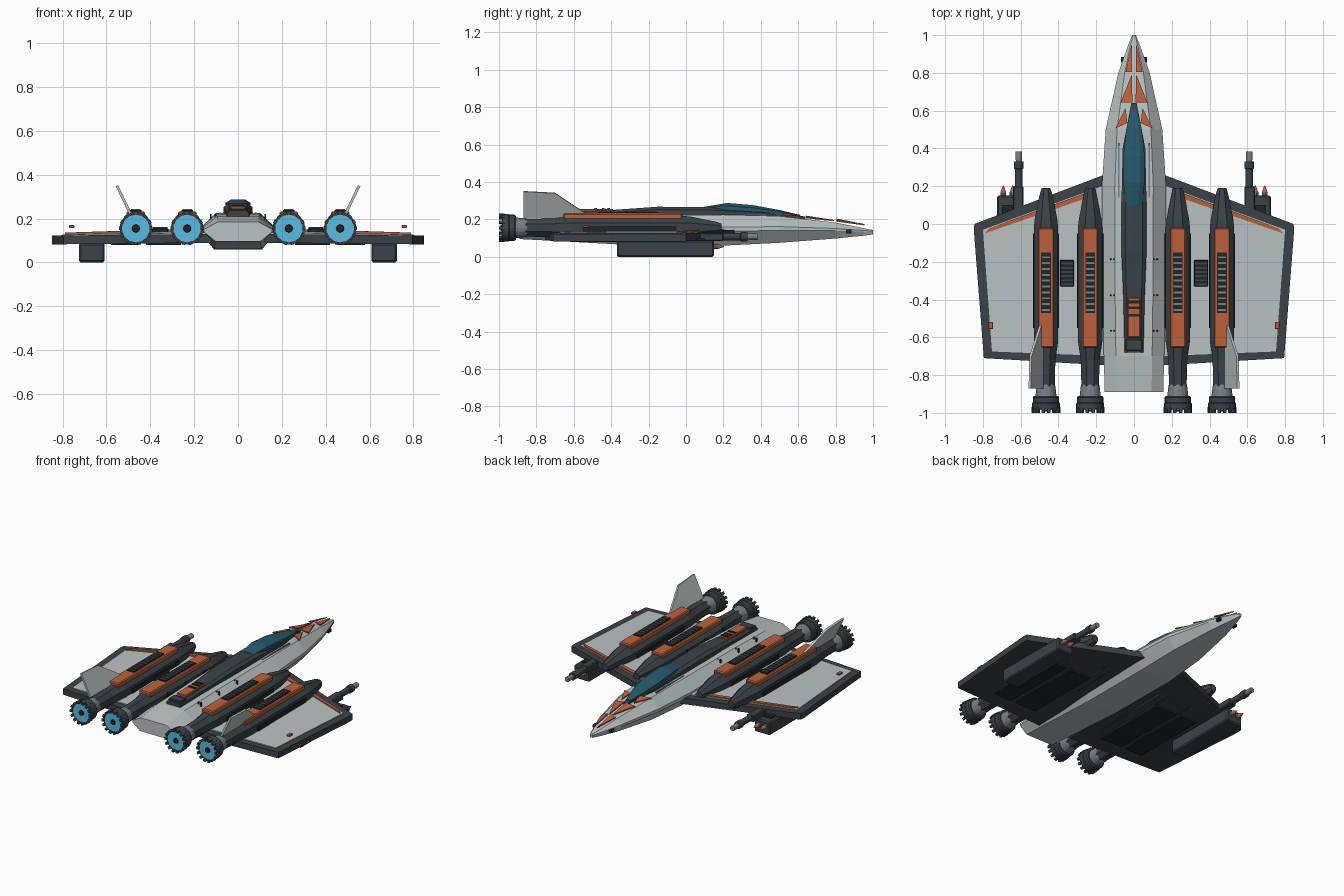
import bpy, bmesh
from math import sin, cos, pi, radians
from mathutils import Vector, Matrix

if "Cube" in bpy.data.objects:
    bpy.data.objects.remove(bpy.data.objects["Cube"])


def mat(name, r, g, b):
    m = bpy.data.materials.new(name)
    m.diffuse_color = (r, g, b, 1)
    m.use_nodes = True
    m.node_tree.nodes["Principled BSDF"].inputs["Base Color"].default_value = m.diffuse_color
    return m


LIGHT = mat("hull_light", .50, .54, .55)
DARK = mat("hull_dark", .045, .055, .065)
BLACK = mat("vent_black", .015, .018, .022)
STEEL = mat("steel", .19, .22, .24)
ORANGE = mat("orange", .50, .12, .045)
GLASS = mat("glass", .02, .10, .15)
GLOW = mat("glow", .10, .50, .75)


def obj(name, bm, m):
    bmesh.ops.recalc_face_normals(bm, faces=bm.faces)
    me = bpy.data.meshes.new(name)
    bm.to_mesh(me)
    bm.free()
    o = bpy.data.objects.new(name, me)
    me.materials.append(m)
    bpy.context.collection.objects.link(o)
    return o


def loft(name, rings, m):
    """Skin a list of equal-length point rings and cap both ends."""
    bm = bmesh.new()
    vs = [[bm.verts.new(p) for p in r] for r in rings]
    n = len(vs[0])
    for a, b in zip(vs, vs[1:]):
        for i in range(n):
            bm.faces.new((a[i], a[(i + 1) % n], b[(i + 1) % n], b[i]))
    bm.faces.new(vs[0])
    bm.faces.new(vs[-1])
    return obj(name, bm, m)


def slab(name, pts, offset, m):
    """Extrude a planar outline along an offset vector."""
    d = Vector(offset)
    return loft(name, [[Vector(p) for p in pts], [Vector(p) + d for p in pts]], m)


def boxes(name, spans, m, bevel=0):
    """One object out of several boxes given as (x0,x1,y0,y1,z0,z1)."""
    bm = bmesh.new()
    for x0, x1, y0, y1, z0, z1 in spans:
        c = Matrix.Translation(((x0 + x1) / 2, (y0 + y1) / 2, (z0 + z1) / 2))
        bmesh.ops.create_cube(bm, size=1, matrix=c @ Matrix.Diagonal(
            (abs(x1 - x0), y1 - y0, z1 - z0, 1)))
    if bevel:
        bmesh.ops.bevel(bm, geom=bm.edges[:], offset=bevel, segments=1, affect='EDGES')
    return obj(name, bm, m)


def turned(name, x, z, prof, n, m, turn=0.0):
    """Round or polygonal body along y from (y, radius) pairs."""
    return loft(name, [[(x + r * cos(2 * pi * (i + turn) / n), y,
                         z + r * sin(2 * pi * (i + turn) / n)) for i in range(n)]
                       for y, r in prof], m)


def facet(y, w, zb, zt, top, bot, side):
    """Eight-sided mirrored cross-section."""
    zm, h = (zb + zt) / 2 + .005, (zt - zb) * side
    half = [(w * bot, zb), (w, zm - h), (w, zm + h), (w * top, zt)]
    return [(x, y, z) for x, z in half] + [(-x, y, z) for x, z in half[::-1]]


# fuselage
loft("fuselage", [facet(*s, .6, .65, .07) for s in (
    (-.89, .155, .095, .185), (-.70, .16, .085, .21), (-.30, .168, .063, .222),
    (.20, .17, .06, .225), (.50, .15, .075, .218), (.80, .083, .098, .183),
    (.95, .03, .113, .153), (1.0, .01, .12, .143))], LIGHT)

# dorsal spine and canopy
loft("spine", [facet(*s, .7, .9, .2) for s in (
    (-.68, .05, .18, .238), (-.40, .056, .19, .25), (-.15, .066, .2, .268),
    (.12, .066, .2, .265), (.40, .06, .2, .245), (.64, .014, .19, .215))], DARK)
loft("canopy", [facet(*s, .55, 1, .15) for s in (
    (.10, .042, .24, .268), (.22, .056, .23, .288), (.36, .056, .22, .276),
    (.50, .042, .215, .25), (.61, .015, .205, .224))], GLASS)
boxes("spine_panel", [(-.034, .034, -.60, -.39, .23, .257)], ORANGE, .004)
boxes("spine_slots", [(-.028, .028, y, y + .014, .25, .262) for y in (-.49, -.45, -.42)], BLACK)
boxes("spine_rear_cap", [(-.045, .045, -.67, -.61, .225, .246)], DARK, .004)

for s, side in ((1, "right"), (-1, "left")):
    # wing plate, thin at the tip
    out = [(.12, .275, .105), (.845, .0, .083), (.848, -.03, .083),
           (.795, -.71, .083), (.12, -.75, .09)]
    loft("wing_" + side, [[(s * x, y, z) for x, y, z in out],
                          [(s * x, y, z + .04) for x, y, z in out]], DARK)
    panel = [(.13, .215, .143), (.80, -.03, .122), (.752, -.675, .122), (.13, -.70, .13)]
    slab("wing_panel_" + side, [(s * x, y, z) for x, y, z in panel], (0, 0, .006), LIGHT)
    stripe = [(.20, .185, .147), (.765, -.022, .129), (.79, -.05, .128), (.20, .155, .146)]
    slab("wing_stripe_" + side, [(s * x, y, z) for x, y, z in stripe], (0, 0, .008), ORANGE)
    boxes("wing_light_" + side, [(s * .746, s * .77, -.555, -.518, .158, .17)], ORANGE, .002)
    boxes("wing_belly_panels_" + side, [(s * .26, s * .42, -.62, -.1, .079, .092),
                                        (s * .45, s * .58, -.62, -.1, .079, .092)], BLACK)

    # vent between the engines
    boxes("wing_vent_" + side, [(s * .318, s * .392, -.33, -.19, .13, .155)], BLACK, .003)
    boxes("wing_vent_ribs_" + side, [(s * .322, s * .388, -.325 + i * .022, -.315 + i * .022,
                                      .15, .161) for i in range(6)], DARK)

    # engines
    for cx, pos in ((.232, "inner"), (.466, "outer")):
        x, z, tag = s * cx, .155, pos + "_" + side
        turned("engine_" + tag, x, z, [(.19, .024), (.165, .034), (.03, .064), (-.02, .07),
               (-.62, .07), (-.72, .054), (-.87, .05)], 8, DARK, .5)
        boxes("engine_panel_" + tag, [(x - .042, x + .042, -.655, -.02, .20, .233)], ORANGE, .006)
        boxes("engine_vent_" + tag, [(x - .026, x + .026, -.47, -.15, .225, .239)], BLACK)
        boxes("engine_vent_ribs_" + tag, [(x - .022, x + .022, -.46 + i * .031, -.45 + i * .031,
                                           .235, .243) for i in range(10)], STEEL)
        boxes("engine_side_rails_" + tag, [(x + e * .06, x + e * .07, -.55, -.05, .13, .165)
                                           for e in (-1, 1)], BLACK)
        turned("nozzle_neck_" + tag, x, z, [(-.82, .04), (-.86, .05), (-.915, .056)], 16, STEEL)
        turned("nozzle_ring_" + tag, x, z, [(-.91, .064), (-.918, .07), (-.945, .07),
               (-.95, .074), (-.98, .074)], 24, DARK)
        bm = bmesh.new()
        for i in range(14):
            a = 2 * pi * i / 14
            bmesh.ops.create_cube(bm, size=1, matrix=Matrix.Translation((x, 0, z))
                                  @ Matrix.Rotation(a, 4, 'Y')
                                  @ Matrix.Translation((.069, -.985, 0))
                                  @ Matrix.Diagonal((.014, .03, .016, 1)))
        obj("nozzle_teeth_" + tag, bm, DARK)
        turned("nozzle_glow_" + tag, x, z, [(-.97, .063), (-.985, .063)], 24, GLOW)
        turned("nozzle_hub_" + tag, x, z, [(-.98, .02), (-.992, .016)], 12, BLACK)

    # canted tail fin
    prof = [(-.50, .21), (-.70, .343), (-.87, .352), (-.87, .21)]
    slab("tail_fin_" + side, [(s * (.478 + (z - .21) * .48), y, z) for y, z in prof],
         (s * .012, 0, -.004), LIGHT)

    # missile pod under the wing
    boxes("missile_pod_" + side, [(s * .608, s * .725, -.37, .15, 0, .088)], DARK, .008)
    boxes("pod_pylon_" + side, [(s * .63, s * .70, -.3, .1, .07, .1)], BLACK)
    for i, (mx, mz) in enumerate(((.643, .055), (.692, .055))):
        turned(f"missile_body_{side}_{i}", s * mx, mz, [(.1, .015), (.168, .015)], 10, STEEL)
        turned(f"missile_tip_{side}_{i}", s * mx, mz, [(.168, .015), (.203, .002)], 10, ORANGE)

    # wing cannon
    boxes("cannon_mount_" + side, [(s * .585, s * .64, -.02, .2, .085, .128)], DARK, .006)
    turned("cannon_sleeve_" + side, s * .61, .108, [(.1, .02), (.29, .02), (.295, .025),
           (.33, .025)], 12, DARK)
    turned("cannon_barrel_" + side, s * .61, .108, [(.33, .015), (.345, .017), (.383, .017)],
           12, STEEL)

    # nose chevrons, just above the hull
    for i, tri in enumerate((
            [(.012, .955, .168), (.010, .805, .197), (.045, .805, .188)],
            [(.012, .79, .19), (.008, .642, .213), (.072, .642, .206)],
            [(.045, .615, .212), (.035, .535, .224), (.10, .505, .216)])):
        slab(f"nose_chevron_{side}_{i}", [(s * x, y, z) for x, y, z in tri], (0, 0, .007), ORANGE)

    # hull trim: strips, rivets and small nose sensors
    boxes("hull_strip_" + side, [(s * .076, s * .084, .14, .43, .215, .228)], STEEL)
    boxes("hull_rivets_" + side, [(s * x, s * (x + .008), y, y + .008, .195, .222)
                                  for y in (-.19, -.38, -.57) for x in (.1, .12)], BLACK)
    boxes("nose_sensor_" + side, [(s * .052, s * .07, .855, .885, .125, .145)], BLACK)
